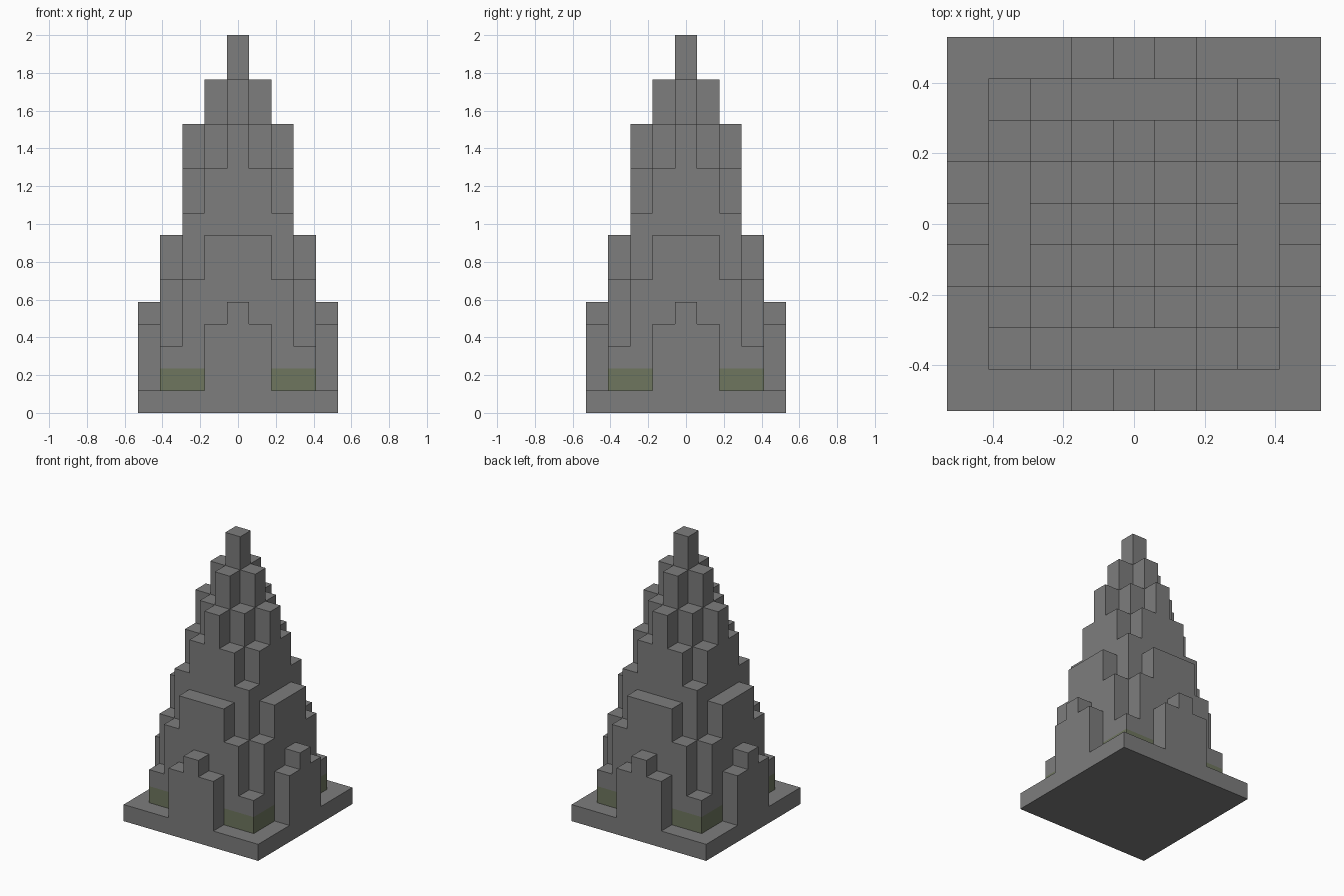
import bpy, bmesh
from mathutils import Vector

cube = bpy.data.objects.get("Cube")
if cube:
    bpy.data.objects.remove(cube, do_unlink=True)

U = 2 / 17                       # one building block
CELLS = range(-4, 5)
TERRACE = [8, 8, 6, 3]           # heights along the terrace, middle to corner
BUTTRESS = [5, 4, 1, 1, 1]       # heights along the outer edge, middle to corner


def material(name, rgb):
    mat = bpy.data.materials.new(name)
    mat.use_nodes = True
    mat.diffuse_color = (*rgb, 1)
    bsdf = mat.node_tree.nodes["Principled BSDF"]
    bsdf.inputs["Base Color"].default_value = (*rgb, 1)
    bsdf.inputs["Roughness"].default_value = 0.9
    return mat


stone = material("grey stone", (0.205, 0.205, 0.205))
moss = material("mossy stone", (0.156, 0.181, 0.112))


def ring(i, j):
    return max(abs(i), abs(j))


def height(i, j):
    near, far = sorted((abs(i), abs(j)))
    if far > 4:
        return 0
    if far == 4:
        return BUTTRESS[near]
    if far == 3:
        return TERRACE[near]
    return 17 - 2 * (near + far)


def is_mossy(i, j, level):
    return level == 1 and ring(i, j) == 3 and min(abs(i), abs(j)) >= 2


def stepped_part(name, cells, bottom=1, top=99):
    """Outer skin of a group of block columns, merged into flat faces."""
    bm = bmesh.new()

    def quad(centre, normal, mossy=False):
        n = Vector(normal)
        a = Vector((0, 0, 1)) if n.z == 0 else Vector((1, 0, 0))
        b = n.cross(a)
        corners = [centre + (n + a * s + b * t) / 2
                   for s, t in ((1, 1), (-1, 1), (-1, -1), (1, -1))]
        face = bm.faces.new([bm.verts.new(c * U) for c in corners])
        face.normal_update()
        if face.normal.dot(n) < 0:
            face.normal_flip()
        face.material_index = int(mossy)

    for i, j in cells:
        h = min(height(i, j), top)
        if height(i, j) <= top:
            quad(Vector((i, j, h - 0.5)), (0, 0, 1))
        if bottom == 0:
            quad(Vector((i, j, 0.5)), (0, 0, -1))
        for dx, dy in ((1, 0), (-1, 0), (0, 1), (0, -1)):
            for level in range(max(bottom, height(i + dx, j + dy)), h):
                quad(Vector((i, j, level + 0.5)), (dx, dy, 0),
                     is_mossy(i, j, level))

    bmesh.ops.remove_doubles(bm, verts=bm.verts, dist=U / 100)
    bmesh.ops.dissolve_limit(bm, angle_limit=0.01, verts=bm.verts,
                             edges=bm.edges, delimit={'MATERIAL'})
    mesh = bpy.data.meshes.new(name)
    bm.to_mesh(mesh)
    bm.free()
    mesh.materials.append(stone)
    mesh.materials.append(moss)
    obj = bpy.data.objects.new(name, mesh)
    bpy.context.collection.objects.link(obj)


grid = [(i, j) for i in CELLS for j in CELLS]

# Square ground slab
stepped_part("base_slab", grid, bottom=0, top=1)

# Stepped buttress in the middle of each side
for side, (dx, dy) in {"front": (0, -1), "back": (0, 1),
                       "left": (1, 0), "right": (-1, 0)}.items():
    stepped_part(side + "_buttress",
                 [(4 * dx + k * dy, 4 * dy + k * dx) for k in (-1, 0, 1)])

# Terrace wall with mossy corners, then the stepped spire
stepped_part("terrace_wall", [c for c in grid if ring(*c) == 3])
stepped_part("spire", [c for c in grid if ring(*c) <= 2])
